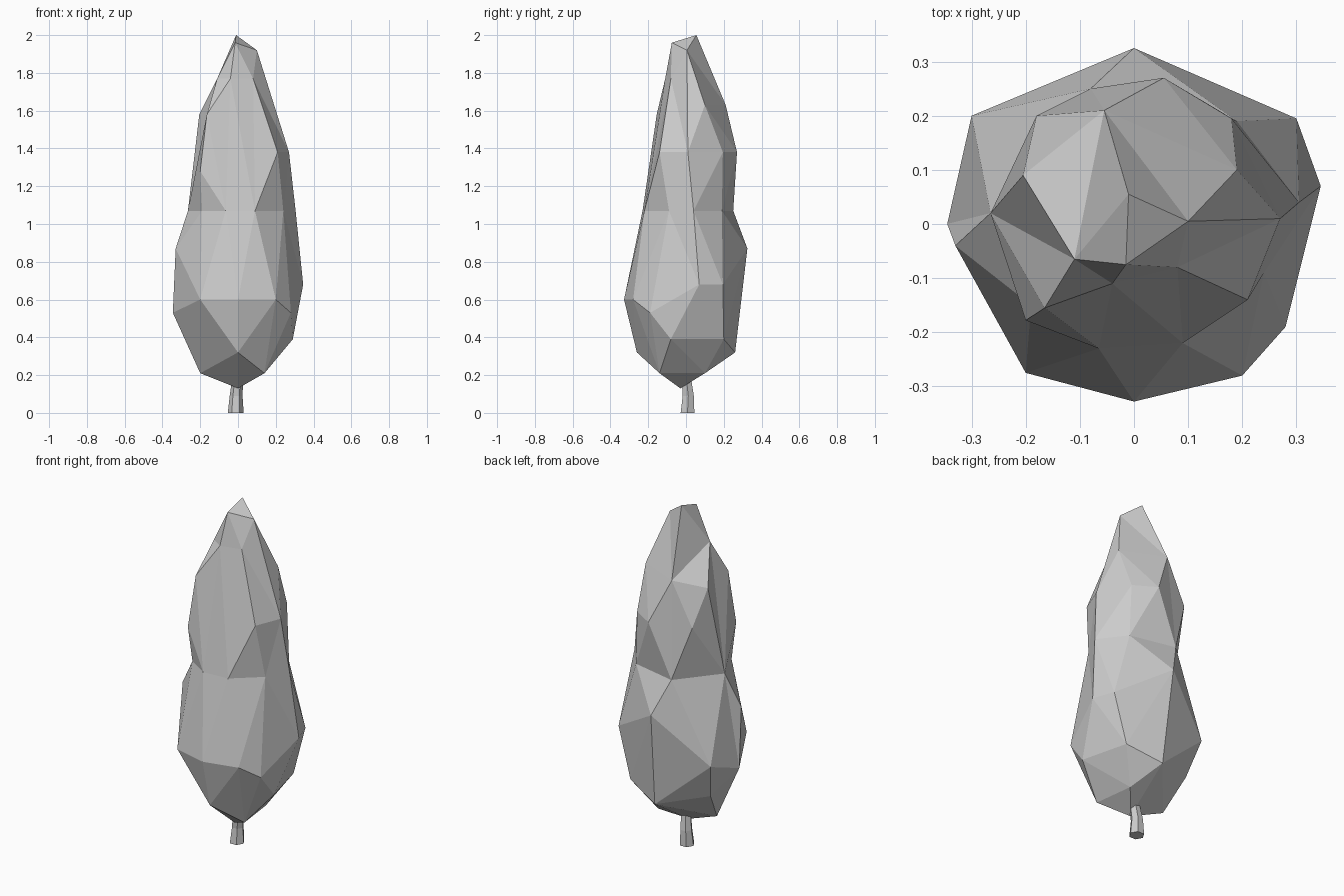
import bpy, bmesh, math

if "Cube" in bpy.data.objects:
    bpy.data.objects.remove(bpy.data.objects["Cube"])

# Cross-sections of the crown: height -> corner points (x, y)
LOWER = {
    0.13: [(0.0, -0.03)],
    0.21: [(-0.2, 0.0), (0.14, -0.14), (0.11, 0.1)],
    0.32: [(0.0, -0.26), (0.02, 0.26)],
    0.39: [(0.29, -0.08), (-0.25, 0.13), (0.22, 0.2)],
    0.53: [(0.28, -0.19), (-0.345, 0.0)],
    0.60: [(0.0, -0.328), (0.2, -0.28), (-0.2, -0.275), (-0.3, 0.2)],
    0.68: [(0.345, 0.07), (0.3, 0.195)],
    0.87: [(-0.33, -0.04), (0.0, 0.325)],
}
WAIST = {
    1.07: [(-0.265, 0.02), (-0.19, -0.15), (-0.065, -0.23), (0.09, -0.22),
           (0.24, -0.09), (0.305, 0.04), (0.19, 0.19), (-0.08, 0.25)],
}
UPPER = {
    1.28: [(-0.2, -0.178)],
    1.38: [(0.21, -0.14), (0.27, 0.01), (0.18, 0.195),
           (0.055, 0.27), (-0.18, 0.2)],
    1.58: [(-0.165, -0.155), (-0.205, 0.09)],
    1.63: [(-0.055, 0.21), (0.19, 0.1)],
    1.77: [(-0.11, -0.065), (-0.04, -0.11), (0.08, -0.08)],
    1.92: [(0.1, 0.005)],
    1.96: [(-0.015, -0.075)],
    2.00: [(-0.01, 0.055)],
}


def finish(bm, name):
    bmesh.ops.recalc_face_normals(bm, faces=bm.faces[:])
    mesh = bpy.data.meshes.new(name)
    bm.to_mesh(mesh)
    bm.free()
    bpy.context.collection.objects.link(bpy.data.objects.new(name, mesh))


def skin_half(bm, sections):
    """Skin corners as a half sphere, open at the waist, then move them to place."""
    targets = {}
    waist = set()
    for z, corners in {**sections, **WAIST}.items():
        h = (z - 1.07) / (0.93 if z > 1.07 else 0.94)
        r = math.sqrt(max(0.0, 1 - h * h))
        for x, y in corners:
            a = math.atan2(y, x)
            v = bm.verts.new((r * math.cos(a), r * math.sin(a), h))
            targets[v] = (x, y, z)
            if z in WAIST:
                waist.add(v)
    bmesh.ops.convex_hull(bm, input=list(targets))
    cap = [f for f in bm.faces if all(v in waist for v in f.verts)]
    bmesh.ops.delete(bm, geom=cap, context='FACES_ONLY')
    inner = [e for e in bm.edges if not e.link_faces]
    for e in inner:
        bm.edges.remove(e)
    for v, co in targets.items():
        v.co = co


# Crown: lower and upper halves joined at the waist
bm = bmesh.new()
skin_half(bm, LOWER)
skin_half(bm, UPPER)
bmesh.ops.remove_doubles(bm, verts=bm.verts[:], dist=1e-4)
bm.faces.ensure_lookup_table()

# Crease near the tip: turn the ridge into a valley
PAIR = [(-0.205, 0.09), (-0.01, 0.055)]
ridge = [e for e in bm.edges
         if all(any(math.dist(v.co[:2], p) < 1e-3 for v in e.verts) for p in PAIR)]
bmesh.ops.rotate_edges(bm, edges=ridge, use_ccw=True)
finish(bm, "crown")

# Trunk: short bent six-sided stem
bm = bmesh.new()
rings = []
for cx, cy, z, r in [(-0.012, 0.008, 0, 0.042), (-0.01, 0.012, 0.09, 0.034),
                     (0.0, 0.0, 0.2, 0.028)]:
    rings.append([bm.verts.new((cx + r * math.cos(math.tau * i / 6),
                                cy + r * math.sin(math.tau * i / 6), z))
                  for i in range(6)])
for lo, hi in zip(rings, rings[1:]):
    for i in range(6):
        j = (i + 1) % 6
        bm.faces.new((lo[i], lo[j], hi[j], hi[i]))
bm.faces.new(rings[0][::-1])
bm.faces.new(rings[-1])
finish(bm, "trunk")
